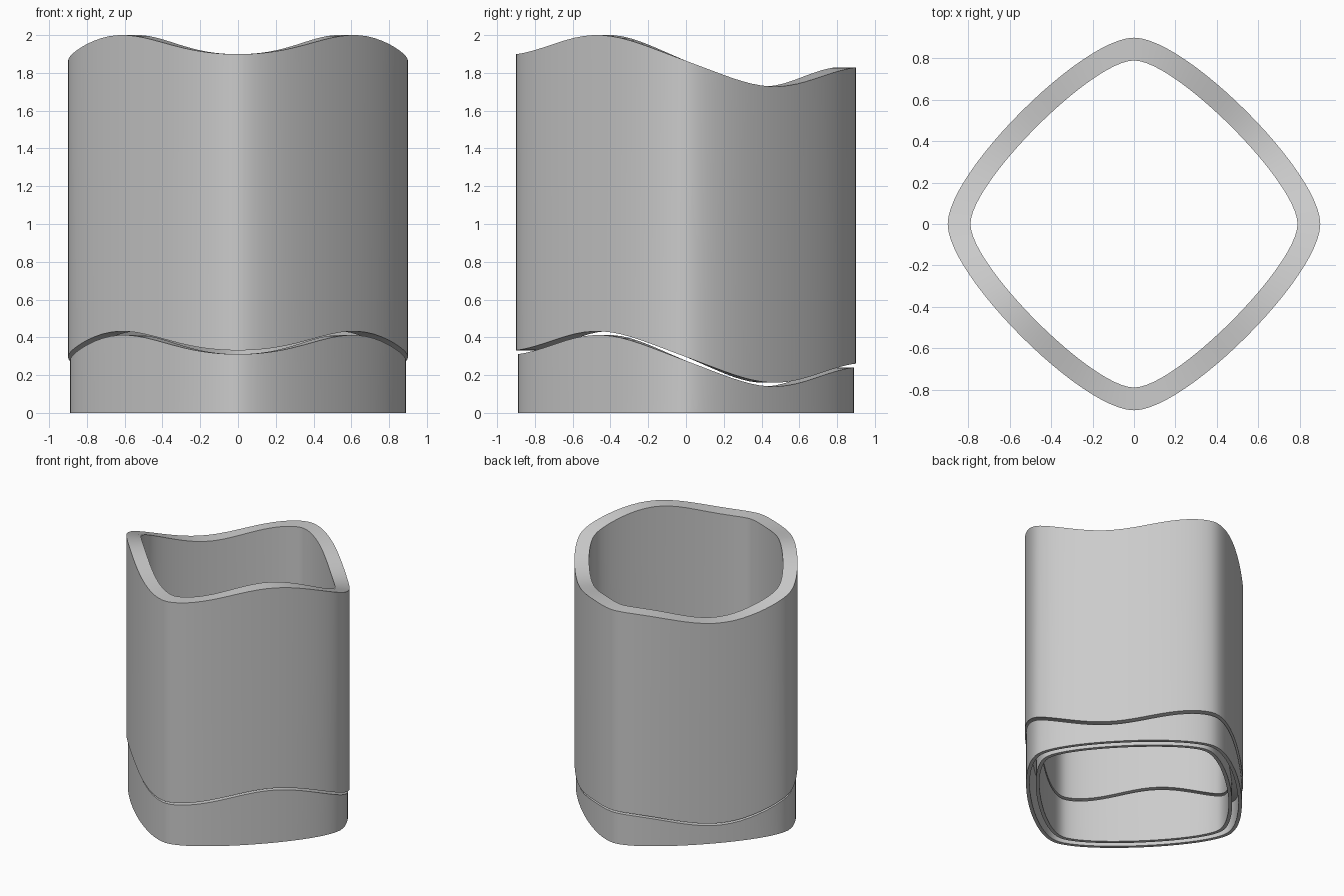
import bpy, bmesh, math

STEPS = 24          # points per quarter of the outline
WALL = 0.11         # wall thickness at the rounded corners

cube = bpy.data.objects.get("Cube")
if cube:
    bpy.data.objects.remove(cube, do_unlink=True)

grey = bpy.data.materials.new("mid_grey")
grey.use_nodes = True
colour = (0.6, 0.6, 0.6, 1.0)
grey.diffuse_color = colour
grey.node_tree.nodes["Principled BSDF"].inputs["Base Color"].default_value = colour


def outline(inset):
    """Rounded diamond made of four Bezier quarters, moved inward by inset."""
    tip = 0.9 - inset
    handle = 0.25 - 0.45 * inset
    points = []
    for quarter in range(4):
        turn = quarter * math.pi / 2
        c, s = math.cos(turn), math.sin(turn)
        for i in range(STEPS):
            u = i / STEPS
            v = 1 - u
            x = tip * v**3 + 3 * tip * u * v**2 + 3 * handle * u**2 * v
            y = 3 * handle * u * v**2 + 3 * tip * u**2 * v + tip * u**3
            points.append((x * c - y * s, x * s + y * c))
    return points


def wave(level):
    """Height that rises and falls around the body, measured from the front."""
    def height(x, y):
        t = math.atan2(x, -y)
        return level + 0.11 * math.cos(t) - 0.075 * math.cos(3 * t)
    return height


def floor(x, y):
    return 0.0


def tube(name, section):
    """Sweep a closed section of (inset, height rule) pairs around the outline."""
    bm = bmesh.new()
    rings = [[bm.verts.new((x, y, rule(x, y))) for x, y in outline(inset)]
             for inset, rule in section]
    for a, b in zip(rings, rings[1:] + rings[:1]):
        for i in range(len(a)):
            j = (i + 1) % len(a)
            bm.faces.new((a[i], a[j], b[j], b[i]))
    bmesh.ops.recalc_face_normals(bm, faces=bm.faces)
    mesh = bpy.data.meshes.new(name)
    bm.to_mesh(mesh)
    bm.free()
    mesh.materials.append(grey)
    obj = bpy.data.objects.new(name, mesh)
    bpy.context.collection.objects.link(obj)
    bpy.ops.object.select_all(action="DESELECT")
    obj.select_set(True)
    bpy.context.view_layer.objects.active = obj
    bpy.ops.object.shade_smooth_by_angle(angle=math.radians(30))
    return obj


# Tall upper sleeve with wavy ends
top, bottom = wave(1.864), wave(0.296)
tube("upper_sleeve", [(0, bottom), (0, top), (WALL, top), (WALL, bottom)])

# Base ring, hollow between two thin walls and open underneath
rim, roof = wave(0.276), wave(0.246)
outer, inner, skin = 0.01, WALL, 0.027
tube("base_ring", [
    (outer, floor), (outer, rim), (inner, rim), (inner, floor),
    (inner - skin, floor), (inner - skin, roof),
    (outer + skin, roof), (outer + skin, floor),
])
